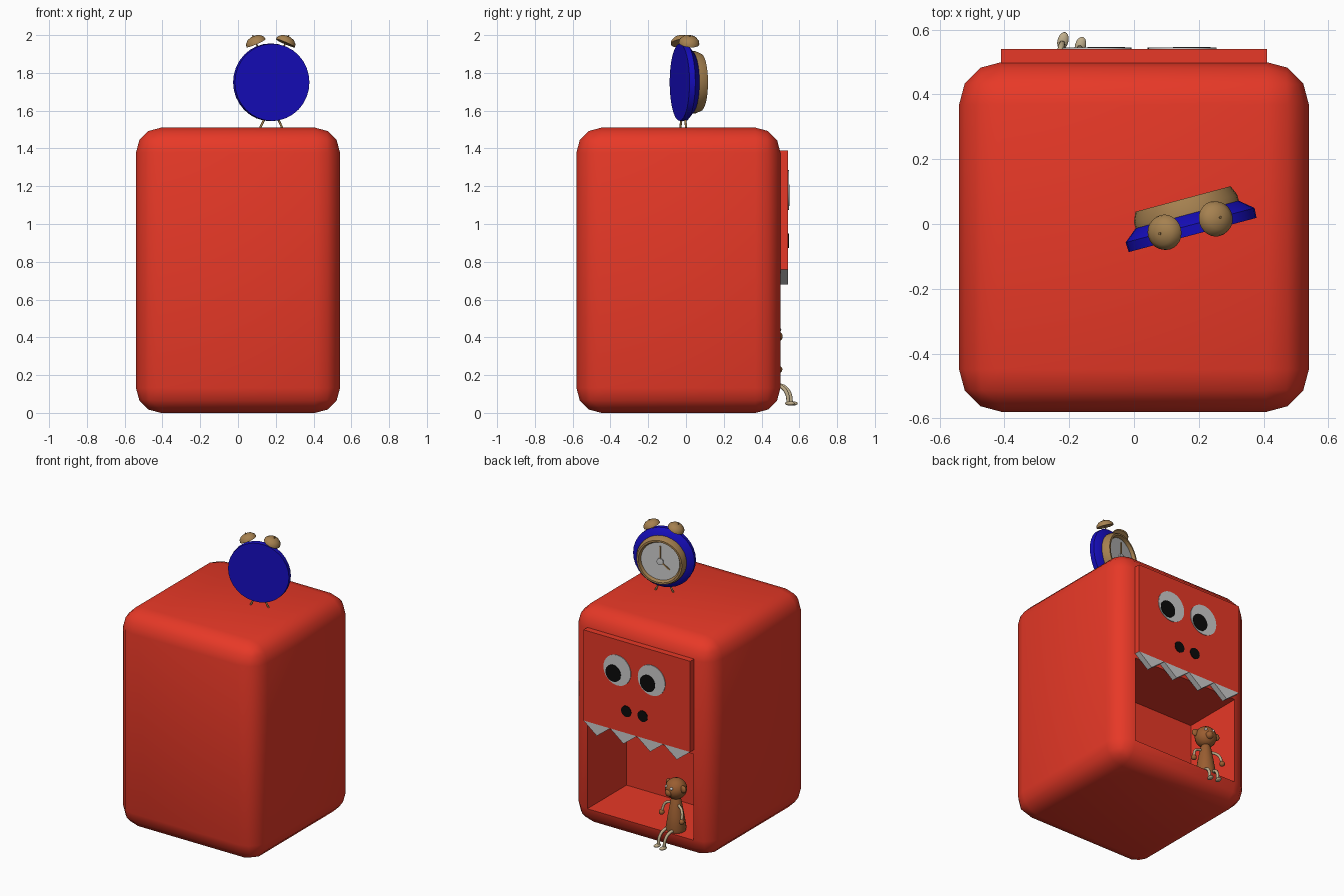
import bpy, bmesh
from math import radians, cos, sin, pi
from mathutils import Matrix, Vector

if "Cube" in bpy.data.objects:
    bpy.data.objects.remove(bpy.data.objects["Cube"])

T = Matrix.Translation


def R(deg, axis):
    return Matrix.Rotation(radians(deg), 4, axis)


def material(name, rgb):
    m = bpy.data.materials.new(name)
    m.diffuse_color = (*rgb, 1)
    m.use_nodes = True
    m.node_tree.nodes["Principled BSDF"].inputs["Base Color"].default_value = m.diffuse_color
    return m


RED = material("red_paint", (0.80, 0.04, 0.02))
BLUE = material("blue_paint", (0.008, 0.004, 0.52))
GOLD = material("brass", (0.38, 0.22, 0.08))
BROWN = material("brown_plush", (0.32, 0.11, 0.03))
BEIGE = material("beige_limb", (0.52, 0.42, 0.26))
BLACK = material("black", (0.003, 0.003, 0.003))


def finish(name, bm, mat=None, matrix=Matrix(), smooth=40):
    bmesh.ops.recalc_face_normals(bm, faces=bm.faces)
    me = bpy.data.meshes.new(name)
    bm.to_mesh(me)
    bm.free()
    ob = bpy.data.objects.new(name, me)
    bpy.context.collection.objects.link(ob)
    ob.matrix_world = matrix
    if mat:
        me.materials.append(mat)
    if smooth:
        bpy.ops.object.select_all(action='DESELECT')
        ob.select_set(True)
        bpy.context.view_layer.objects.active = ob
        bpy.ops.object.shade_smooth_by_angle(angle=radians(smooth))
    return ob


def box_bm(lo, hi):
    bm = bmesh.new()
    lo, hi = Vector(lo), Vector(hi)
    bmesh.ops.create_cube(bm, size=1, matrix=T((lo + hi) / 2) @ Matrix.Diagonal((*(hi - lo), 1)))
    return bm


def lathe(name, profile, mat, matrix, sides=32):
    """Turn (radius, height) points about local z."""
    bm = bmesh.new()
    vs = [bm.verts.new((r, 0, z)) for r, z in profile]
    es = [bm.edges.new(p) for p in zip(vs, vs[1:])]
    bmesh.ops.spin(bm, geom=vs + es, axis=(0, 0, 1), cent=(0, 0, 0),
                   angle=2 * pi, steps=sides, use_duplicate=False)
    bmesh.ops.remove_doubles(bm, verts=bm.verts, dist=1e-5)
    return finish(name, bm, mat, matrix)


def ball(name, pos, radius, mat, base=Matrix(), scale=(1, 1, 1)):
    bm = bmesh.new()
    bmesh.ops.create_uvsphere(bm, u_segments=20, v_segments=12, radius=radius)
    return finish(name, bm, mat, base @ T(pos) @ Matrix.Diagonal((*scale, 1)), 60)


def tube(name, pts, radius, mat, base=Matrix()):
    cu = bpy.data.curves.new(name, 'CURVE')
    cu.dimensions = '3D'
    cu.bevel_depth, cu.bevel_resolution, cu.use_fill_caps = radius, 2, True
    cu.resolution_u = 6
    sp = cu.splines.new('BEZIER')
    sp.bezier_points.add(len(pts) - 1)
    for bp, p in zip(sp.bezier_points, pts):
        bp.co = p
        bp.handle_left_type = bp.handle_right_type = 'AUTO'
    cu.materials.append(mat)
    ob = bpy.data.objects.new(name, cu)
    bpy.context.collection.objects.link(ob)
    ob.matrix_world = base
    return ob


# cabinet: rounded box with a niche pushed into the lower part of its +y face
bm = box_bm((-0.54, -0.58, 0), (0.54, 0.50, 1.51))
bmesh.ops.bevel(bm, geom=bm.edges[:], offset=0.132, segments=3, profile=0.5, affect='EDGES')
bm.faces.ensure_lookup_table()
face = max(bm.faces, key=lambda f: f.calc_center_median().y)
bmesh.ops.bisect_plane(bm, geom=[face, *face.edges, *face.verts],
                       plane_co=(0, 0, 0.73), plane_no=(0, 0, 1))
niche = min((f for f in bm.faces if f.normal.y > 0.99),
            key=lambda f: f.calc_center_median().z)
bmesh.ops.inset_individual(bm, faces=[niche], thickness=0, depth=-0.43)
finish("cabinet", bm, RED)

# raised face panel
finish("face_panel", box_bm((-0.41, 0.48, 0.76), (0.41, 0.54, 1.39)), RED, smooth=0)

# teeth along the panel's lower edge
bm = bmesh.new()
w = 0.82 / 4
for i in range(4):
    x = -0.41 + i * w
    tri = [(x, 0.76), (x + w, 0.76), (x + w / 2, 0.68)]
    f = bm.faces.new([bm.verts.new((a, 0.50, b)) for a, b in tri])
    ext = bmesh.ops.extrude_face_region(bm, geom=[f], use_keep_orig=True)
    bmesh.ops.translate(bm, vec=(0, 0.04, 0),
                        verts=[v for v in ext["geom"] if isinstance(v, bmesh.types.BMVert)])
finish("teeth", bm, smooth=0)

# eyes, pupils and nostrils: thin discs on the panel
for name, x, z, r, top, mat in (("eye", 0.132, 1.18, 0.105, 0.004, None),
                                ("pupil", 0.132, 1.152, 0.058, 0.007, BLACK),
                                ("nostril", 0.063, 0.912, 0.038, 0.004, BLACK)):
    for s in (-1, 1):
        shift = 0.046 if name == "pupil" else 0.017
        lathe(name, [(0, -0.01), (r, -0.01), (r, top), (0, top)], mat,
              T((shift + s * x, 0.54, z)) @ R(-90, 'X'))

# alarm clock, dial facing +y
C = T((0.172, 0, 1.75)) @ R(15, 'Z')
A = C @ R(-90, 'X')
lathe("clock_case", [(0, -0.035), (0.204, -0.035), (0.206, -0.004), (0.165, 0.03), (0, 0.03)], BLUE, A)
lathe("clock_rim", [(0.13, 0.02), (0.165, 0.02), (0.165, 0.05), (0.152, 0.08),
                    (0.14, 0.08), (0.13, 0.062), (0.13, 0.02)], GOLD, A)
lathe("clock_dial", [(0, 0.03), (0.132, 0.03), (0.132, 0.06), (0, 0.06)], None, A)
lathe("clock_hub", [(0, 0.05), (0.022, 0.05), (0.022, 0.07), (0, 0.072)], None, A, 16)
for name, length, angle in (("minute_hand", 0.105, 0), ("hour_hand", 0.08, -128)):
    finish(name, box_bm((-0.004, 0.06, 0), (0.004, 0.066, length)), GOLD, C @ R(angle, 'Y'), 0)
for s in (-1, 1):
    B = C @ T((s * 0.08, -0.005, 0.207)) @ R(s * 24, 'Y')
    lathe("bell", [(0, 0), (0.055, 0), (0.052, 0.016), (0.036, 0.032), (0.015, 0.039), (0, 0.04)],
          GOLD, B, 24)
    tube("bell_post", [(0, 0, -0.04), (0, 0, 0.046)], 0.004, GOLD, B)
    tube("clock_foot", [(s * 0.035, -0.015, -0.19), (s * 0.06, -0.015, -0.24)], 0.006, GOLD, C)

# plush bear sitting in the niche, turned slightly
P = T((-0.226, 0.432, 0)) @ R(-15, 'Z')
lathe("bear_body", [(0, 0.132), (0.062, 0.132), (0.066, 0.15), (0.052, 0.24),
                    (0.034, 0.34), (0.02, 0.37), (0, 0.37)], BROWN, P, 20)
ball("bear_head", (0, 0, 0.418), 0.07, BROWN, P)
ball("bear_muzzle", (0, 0.055, 0.405), 0.027, BROWN, P)
for s in (-1, 1):
    ball("bear_ear", (s * 0.07, 0, 0.435), 0.025, BROWN, P, (1, 0.6, 1))
    ball("bear_eye", (s * 0.025, 0.058, 0.44), 0.01, None, P)
    tube("bear_arm", [(s * 0.03, 0.005, 0.315), (s * 0.08, 0.02, 0.295), (s * 0.098, 0.035, 0.235)],
         0.009, BEIGE, P)
    ball("bear_hand", (s * 0.098, 0.036, 0.23), 0.018, BROWN, P)
    tube("bear_leg", [(s * 0.028, 0.03, 0.148), (s * 0.028, 0.08, 0.14),
                      (s * 0.028, 0.112, 0.105), (s * 0.028, 0.122, 0.052)], 0.01, BEIGE, P)
    ball("bear_foot", (s * 0.028, 0.13, 0.05), 0.028, BEIGE, P, (0.6, 1, 0.4))
